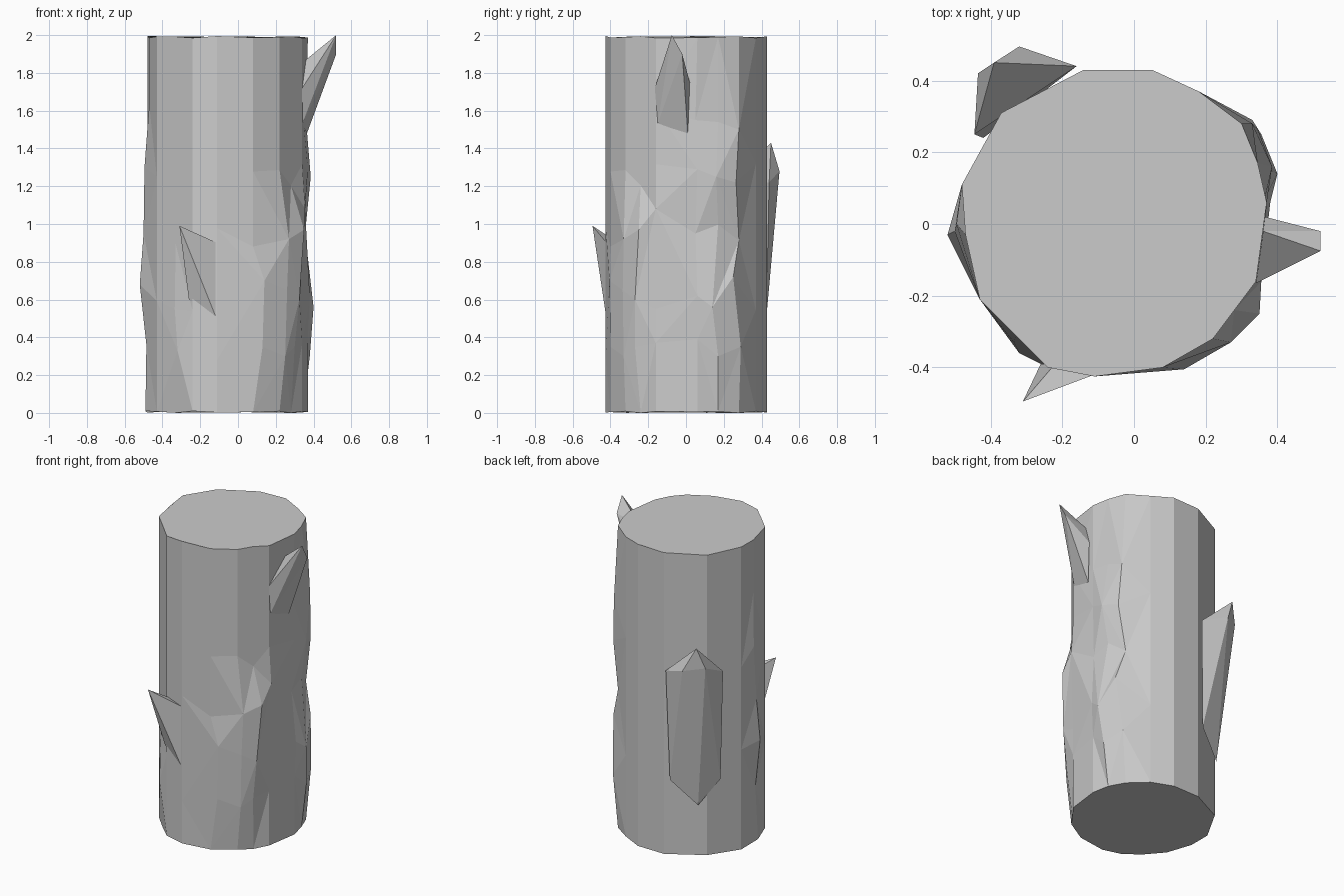
import bpy
import bmesh
import math

# Trunk outline seen from above, counter-clockwise from the right side
outline = [(0.37, 0.06), (0.345, 0.17), (0.30, 0.28), (0.18, 0.37), (0.05, 0.43),
           (-0.14, 0.43), (-0.37, 0.31), (-0.48, 0.11), (-0.47, -0.03), (-0.43, -0.21),
           (-0.33, -0.31), (-0.24, -0.40), (-0.11, -0.425), (0.08, -0.40),
           (0.22, -0.32), (0.28, -0.24), (0.34, -0.16)]
levels = [0.005, 0.33, 0.60, 0.94, 1.26, 1.60, 1.99]

# Knots and dents: (level, side) -> moved position
knots = {
    (2, 0): (0.38, 0.06, 0.62), (2, 1): (0.40, 0.14, 0.56), (2, 2): (0.355, 0.25, 0.72),
    (1, 1): (0.38, 0.17, 0.30), (1, 2): (0.33, 0.29, 0.35), (3, 0): (0.355, 0.05, 0.95),
    (4, 1): (0.385, 0.16, 1.25), (4, 2): (0.345, 0.265, 1.22), (5, 2): (0.33, 0.28, 1.50),
    (5, 0): (0.36, 0.05, 1.55),
    (2, 8): (-0.52, -0.03, 0.68), (3, 8): (-0.50, -0.02, 0.95), (4, 8): (-0.495, 0.0, 1.3),
    (1, 8): (-0.485, -0.03, 0.36), (0, 8): (-0.49, -0.05, 0.01),
    (1, 10): (-0.32, -0.36, 0.33), (2, 10): (-0.335, -0.33, 0.55),
    (3, 15): (0.35, -0.25, 0.97), (2, 15): (0.325, -0.27, 0.60), (1, 15): (0.30, -0.27, 0.35),
    (3, 14): (0.27, -0.33, 0.92), (2, 14): (0.26, -0.335, 0.65), (1, 14): (0.25, -0.33, 0.30),
    (2, 13): (0.14, -0.405, 0.70), (1, 13): (0.13, -0.40, 0.35),
    (3, 16): (0.355, -0.16, 1.08),
}


def finish(bm, name):
    bmesh.ops.recalc_face_normals(bm, faces=bm.faces)
    mesh = bpy.data.meshes.new(name)
    bm.to_mesh(mesh)
    bm.free()
    obj = bpy.data.objects.new(name, mesh)
    bpy.context.collection.objects.link(obj)
    return obj


# Faceted trunk
bm = bmesh.new()
n = len(outline)
rings = []
for k, z in enumerate(levels):
    ring = []
    for i, (x, y) in enumerate(outline):
        wobble = 0.005 if k in (0, len(levels) - 1) else 0.06
        dz = wobble * math.sin(2.4 * i + 1.7 * k)
        ring.append(bm.verts.new(knots.get((k, i), (x, y, z + dz))))
    rings.append(ring)
for k in range(len(rings) - 1):
    for i in range(n):
        j = (i + 1) % n
        a, b, c, d = rings[k][i], rings[k][j], rings[k + 1][j], rings[k + 1][i]
        tris = ((a, b, c), (a, c, d)) if (i + k) % 2 else ((a, b, d), (b, c, d))
        for t in tris:
            bm.faces.new(t)
bm.faces.new(rings[0][::-1])
bm.faces.new(rings[-1])
finish(bm, "trunk")


def splinter(name, points):
    """Broken branch stub wrapped around a few corner points."""
    bm = bmesh.new()
    for p in points:
        bm.verts.new(p)
    out = bmesh.ops.convex_hull(bm, input=bm.verts)
    loose = [v for v in out["geom_interior"] if isinstance(v, bmesh.types.BMVert)]
    bmesh.ops.delete(bm, geom=loose, context='VERTS')
    finish(bm, name)


# Broken branch stubs
splinter("right_stub", [(0.52, -0.075, 2.0), (0.52, -0.02, 1.90), (0.34, -0.165, 1.72),
                        (0.34, -0.15, 1.53), (0.365, 0.01, 1.48), (0.365, 0.02, 1.75),
                        (0.36, -0.02, 1.87)])
splinter("front_stub", [(-0.31, -0.495, 0.99), (-0.11, -0.42, 0.90), (-0.11, -0.42, 0.49),
                        (-0.26, -0.39, 0.60), (-0.22, -0.39, 0.92)])
splinter("back_stub", [(-0.32, 0.495, 1.28), (-0.39, 0.45, 1.43), (-0.435, 0.42, 1.30),
                       (-0.445, 0.25, 1.22), (-0.16, 0.44, 1.22), (-0.18, 0.425, 0.50),
                       (-0.42, 0.24, 0.50), (-0.34, 0.36, 0.35)])
